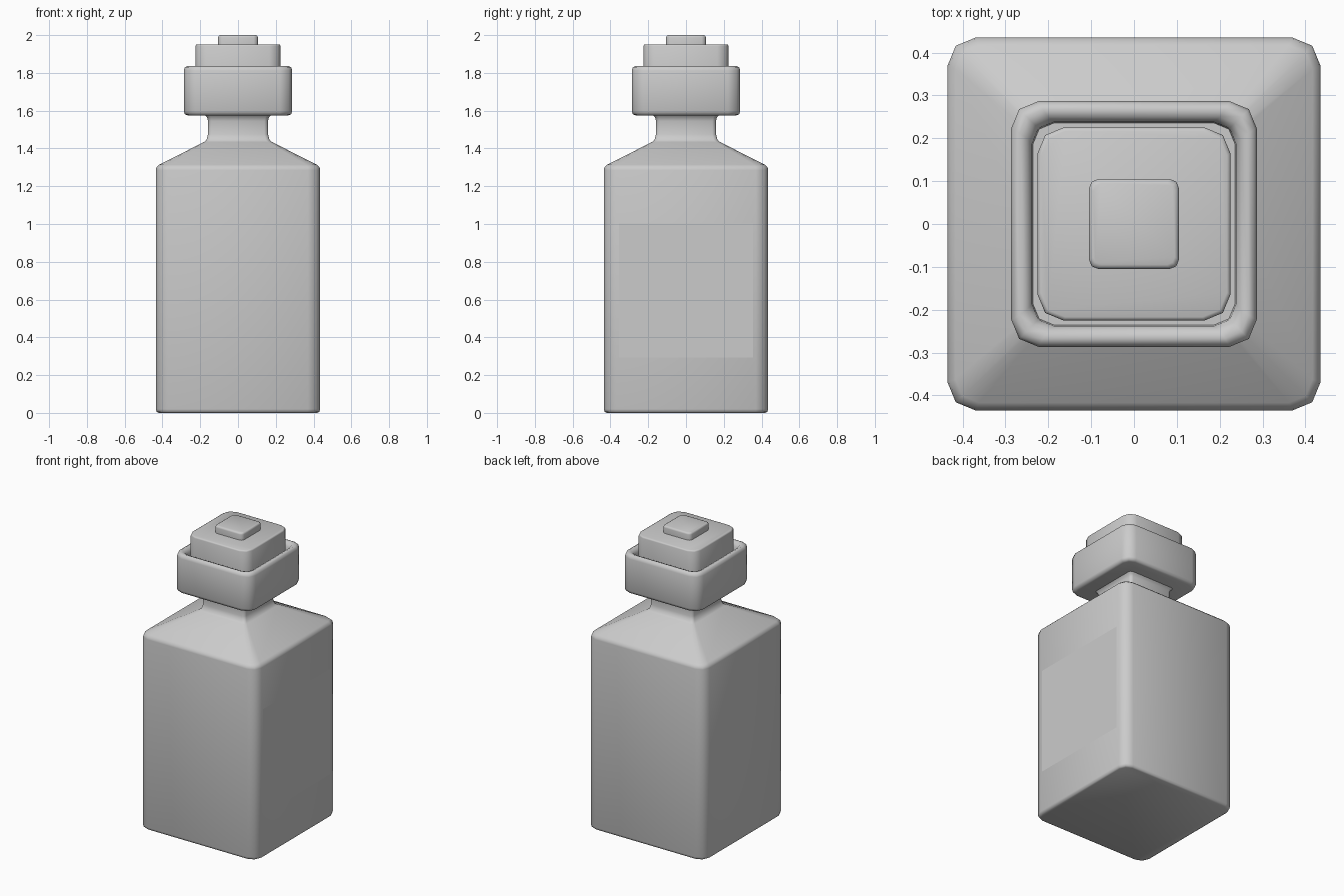
import bpy, bmesh, math

if "Cube" in bpy.data.objects:
    bpy.data.objects.remove(bpy.data.objects["Cube"])


def ring_points(half, radius, z, segments=2):
    # Rounded square cross-section
    points = []
    for quarter in range(4):
        mid = math.pi / 4 + quarter * math.pi / 2
        cx = math.copysign(half - radius, math.cos(mid))
        cy = math.copysign(half - radius, math.sin(mid))
        for s in range(segments + 1):
            a = (quarter + s / segments) * math.pi / 2
            points.append((cx + radius * math.cos(a), cy + radius * math.sin(a), z))
    return points


def loft(name, sections):
    # Skin a stack of (half width, corner radius, height), closed at both ends
    bm = bmesh.new()
    rings = [[bm.verts.new(p) for p in ring_points(*s)] for s in sections]
    n = len(rings[0])
    for low, high in zip(rings, rings[1:]):
        for i in range(n):
            j = (i + 1) % n
            bm.faces.new((low[i], low[j], high[j], high[i]))
    bm.faces.new(rings[0][::-1])
    bm.faces.new(rings[-1])
    mesh = bpy.data.meshes.new(name)
    bm.to_mesh(mesh)
    bm.free()
    obj = bpy.data.objects.new(name, mesh)
    bpy.context.collection.objects.link(obj)
    bpy.ops.object.select_all(action='DESELECT')
    obj.select_set(True)
    bpy.context.view_layer.objects.active = obj
    bpy.ops.object.shade_smooth_by_angle(angle=math.radians(60))
    return obj


# Square bottle with sloped shoulders and neck
loft("bottle", [
    (0.42, 0.055, 0.0), (0.431, 0.062, 0.006), (0.435, 0.065, 0.02),
    (0.435, 0.065, 1.285), (0.432, 0.064, 1.30), (0.417, 0.055, 1.314),
    (0.18, 0.02, 1.434), (0.167, 0.02, 1.444), (0.159, 0.02, 1.475),
    (0.159, 0.02, 1.545), (0.164, 0.02, 1.565), (0.175, 0.02, 1.578)])

# Cap collar with a recessed groove in its top
loft("cap_collar", [
    (0.265, 0.05, 1.575), (0.281, 0.06, 1.581), (0.287, 0.065, 1.597),
    (0.287, 0.065, 1.812), (0.281, 0.06, 1.83), (0.267, 0.055, 1.837),
    (0.25, 0.05, 1.83), (0.238, 0.05, 1.812), (0.236, 0.05, 1.78)])

# Upper tier of the cap
loft("cap_top", [
    (0.225, 0.06, 1.775), (0.225, 0.06, 1.942),
    (0.223, 0.06, 1.948), (0.217, 0.057, 1.951)])

# Small button on top
loft("cap_button", [
    (0.105, 0.022, 1.945), (0.105, 0.022, 1.988),
    (0.103, 0.021, 1.996), (0.095, 0.018, 2.0)])

# Label on the right side
bpy.ops.mesh.primitive_plane_add(size=0.71, location=(0.4365, 0, 0.647),
                                 rotation=(0, math.pi / 2, 0))
label = bpy.context.object
label.name = "label"
material = bpy.data.materials.new("label_grey")
material.diffuse_color = (0.54, 0.54, 0.54, 1)
material.use_nodes = True
material.node_tree.nodes["Principled BSDF"].inputs["Base Color"].default_value = material.diffuse_color
label.data.materials.append(material)
